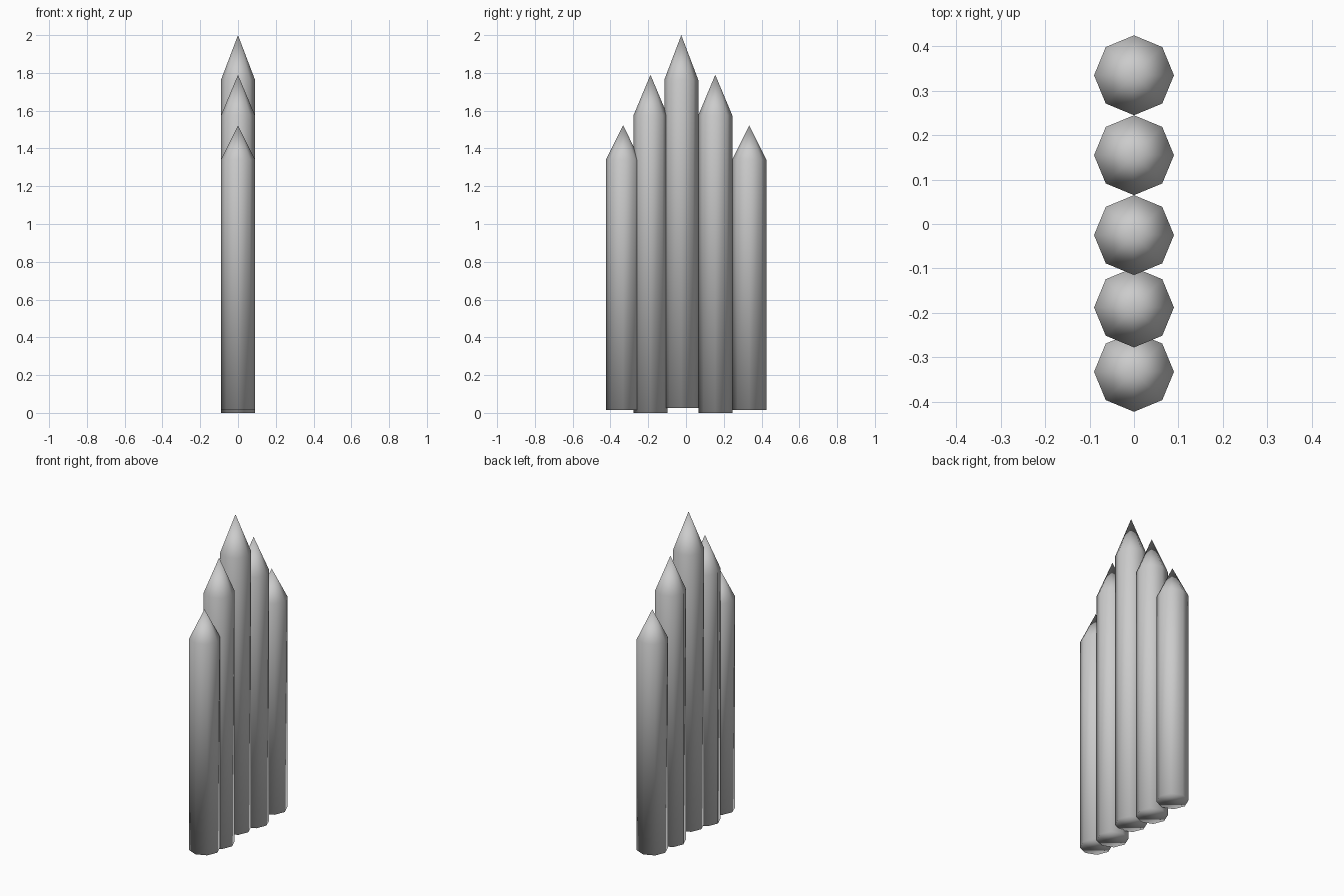
import bpy, bmesh
from math import cos, sin, pi

if "Cube" in bpy.data.objects:
    bpy.data.objects.remove(bpy.data.objects["Cube"])

RADIUS = 0.09
SIDES = 8


def stake(name, y, bottom, tip):
    """Octagonal post with a pointed top taking the upper 12% of its height."""
    shoulder = bottom + 0.88 * (tip - bottom)
    bm = bmesh.new()
    rings = [[bm.verts.new((RADIUS * cos(2 * pi * i / SIDES),
                            RADIUS * sin(2 * pi * i / SIDES), z))
              for i in range(SIDES)] for z in (bottom, shoulder)]
    apex = bm.verts.new((0, 0, tip))
    low, high = rings
    bm.faces.new(low[::-1])
    for i in range(SIDES):
        j = (i + 1) % SIDES
        bm.faces.new((low[i], low[j], high[j], high[i]))
        bm.faces.new((high[i], high[j], apex))
    for f in bm.faces:
        f.smooth = True
    mesh = bpy.data.meshes.new(name)
    bm.to_mesh(mesh)
    bm.free()
    obj = bpy.data.objects.new(name, mesh)
    obj.location.y = y
    bpy.context.collection.objects.link(obj)
    return obj


# Row of palisade stakes: centre y, bottom z, tip z
stakes = [
    ("outer_stake_front", -0.333, 0.016, 1.522),
    ("inner_stake_front", -0.188, 0.0, 1.79),
    ("middle_stake", -0.025, 0.027, 2.0),
    ("inner_stake_back", 0.155, 0.0, 1.79),
    ("outer_stake_back", 0.335, 0.016, 1.522),
]
for s in stakes:
    stake(*s)
